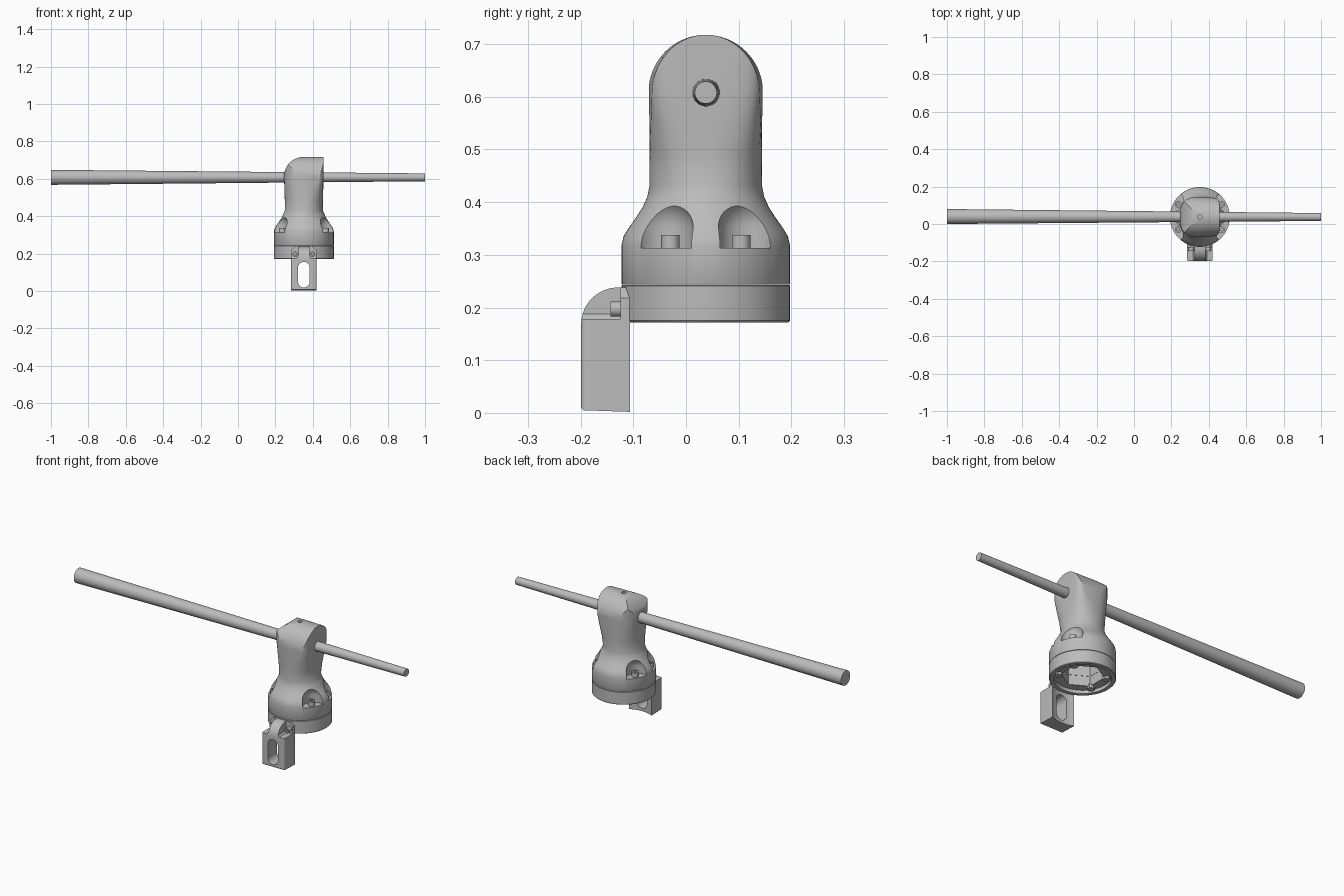
import bpy, bmesh
from math import cos, sin, pi, radians
from mathutils import Matrix, Vector

if "Cube" in bpy.data.objects:
    bpy.data.objects.remove(bpy.data.objects["Cube"])

CX, CY = 0.352, 0.0375          # vertical axis of the clamp body
GREY = (0.5, 0.5, 0.5, 1)
grey = bpy.data.materials.new("grey metal")
grey.use_nodes = True
grey.diffuse_color = GREY
grey.node_tree.nodes["Principled BSDF"].inputs["Base Color"].default_value = GREY


def finish(bm, name):
    bmesh.ops.recalc_face_normals(bm, faces=bm.faces)
    me = bpy.data.meshes.new(name)
    bm.to_mesh(me)
    bm.free()
    me.materials.append(grey)
    ob = bpy.data.objects.new(name, me)
    bpy.context.collection.objects.link(ob)
    return ob


def activate(ob):
    bpy.ops.object.select_all(action="DESELECT")
    ob.select_set(True)
    bpy.context.view_layer.objects.active = ob


def loft(name, rings):
    """Skin a stack of equal-length point rings and cap both ends."""
    bm = bmesh.new()
    rows = [[bm.verts.new(p) for p in ring] for ring in rings]
    n = len(rows[0])
    for a, b in zip(rows, rows[1:]):
        for i in range(n):
            bm.faces.new((a[i], a[(i + 1) % n], b[(i + 1) % n], b[i]))
    bm.faces.new(rows[0])
    bm.faces.new(rows[-1])
    return finish(bm, name)


def rod(name, start, end, r1, r2=None, sides=48):
    """Cylinder or cone between two points."""
    a, b = Vector(start), Vector(end)
    d = b - a
    bm = bmesh.new()
    bmesh.ops.create_cone(bm, cap_ends=True, segments=sides, radius1=r1,
                          radius2=r1 if r2 is None else r2, depth=d.length)
    turn = d.to_track_quat("Z", "Y").to_matrix().to_4x4()
    bmesh.ops.transform(bm, matrix=Matrix.Translation((a + b) / 2) @ turn, verts=bm.verts)
    return finish(bm, name)


def prism_y(name, outline, y0=-0.3, y1=0.0):
    """Extrude an x-z outline along y."""
    return loft(name, [[(x, y, z) for x, z in outline] for y in (y0, y1)])


def cut(ob, *tools, op="DIFFERENCE"):
    for tool in tools:
        tool.hide_render = True
        mod = ob.modifiers.new("cut", "BOOLEAN")
        mod.operation, mod.solver, mod.object = op, "EXACT", tool
        activate(ob)
        bpy.ops.object.modifier_apply(modifier=mod.name)
        bpy.data.objects.remove(tool)


def smooth(ob):
    activate(ob)
    bpy.ops.object.shade_smooth_by_angle(angle=radians(30))


def arc(cx, cy, r, a0, a1, n=24):
    return [(cx + r * cos(radians(a0 + (a1 - a0) * i / n)),
             cy + r * sin(radians(a0 + (a1 - a0) * i / n))) for i in range(n + 1)]


def section(z, rx, ry, p_left=2, p_right=2, n=96, at=(CX, CY)):
    """Rounded cross-section, squarer as the powers rise."""
    pts = []
    for i in range(n):
        c, s = cos(2 * pi * i / n), sin(2 * pi * i / n)
        p = p_right if c > 0 else p_left
        k = (abs(c) ** p + abs(s) ** p) ** (-1 / p)
        pts.append((at[0] + rx * c * k, at[1] + ry * s * k, z))
    return pts


# Clamp body: round flange flaring into a neck that squares off at the head
flare = [(0.244, 0.159), (0.246, 0.16), (0.318, 0.16), (0.335, 0.156), (0.35, 0.147),
         (0.37, 0.133), (0.39, 0.12), (0.41, 0.111)]
rings = [section(z, r, r) for z, r in flare]
rings += [section(0.43, 0.102, 0.107), section(0.49, 0.102, 0.107, 2.2, 2.5),
          section(0.55, 0.104, 0.107, 2.5, 3.8), section(0.61, 0.106, 0.108, 2.8, 6),
          section(0.74, 0.106, 0.108, 2.8, 6)]
body = loft("clamp_body", rings)

# Head rounding: arch along x, slightly narrower at the flat end
arch = [(0.2, 0.2), (0.2, 0.42), (0.1085, 0.45)] + arc(0, 0.609, 0.1085, 0, 180, 48) \
    + [(-0.1085, 0.45), (-0.2, 0.42), (-0.2, 0.2)]
cut(body, loft("arch_tool", [[(x, CY + k * y, z) for y, z in arch]
                             for x, k in ((0, 1), (CX, 1), (0.6, 0.83))]), op="INTERSECT")

# Quarter round over the opposite end of the head
end = [(0.1, 0.2), (0.6, 0.2), (0.6, 0.73), (CX, 0.73)] \
    + arc(CX, 0.6105, 0.107, 90, 180) + [(0.245, 0.43), (0.1, 0.42)]
cut(body, prism_y("end_tool", end, -0.3, 0.3), op="INTERSECT")

# Set screw hole in the top, and hollow in the flange
cut(body, rod("hole_tool", (CX, CY, 0.68), (CX, CY, 0.8), 0.012, sides=24),
    rod("socket_tool", (CX, CY, 0.2), (CX, CY, 0.3), 0.105, sides=6))

# Lower ring with open underside
ring = loft("lower_ring", [section(z, r, r) for z, r in
                           ((0.172, 0.157), (0.175, 0.16), (0.241, 0.16), (0.243, 0.158))])
cut(ring, rod("recess_tool", (CX, CY, 0.1), (CX, CY, 0.19), 0.138, sides=64),
    rod("socket_tool", (CX, CY, 0.1), (CX, CY, 0.3), 0.105, sides=6))


def socket_screw(name, base, axis, r, h):
    """Cap screw with a hexagonal socket."""
    base, axis = Vector(base), Vector(axis)
    ob = rod(name, base - axis * 0.004, base + axis * h, r, sides=32)
    cut(ob, rod("hex_tool", base + axis * h * 0.4, base + axis * h * 2, r * 0.5, sides=6))
    smooth(ob)


# Four domed screw pockets in the flare, with cap screws and the nuts below
dome = [(0.313, 0.056)] + [(0.352 + 0.06 * sin(a), 0.056 * cos(a))
                           for a in (pi / 2 * i / 12.5 for i in range(13))]
for i, deg in enumerate((30, 150, 210, 330)):
    dx, dy = cos(radians(deg)), sin(radians(deg))
    spot = (CX + 0.16 * dx, CY + 0.16 * dy)
    cut(body, loft("pocket_tool", [section(z, r, r, n=48, at=spot) for z, r in dome]))
    sx, sy = CX + 0.134 * dx, CY + 0.134 * dy
    socket_screw(f"flange_screw_{i + 1}", (sx, sy, 0.313), (0, 0, 1), 0.0175, 0.025)
    nx, ny = CX + 0.116 * dx, CY + 0.116 * dy
    rod(f"flange_nut_{i + 1}", (nx, ny, 0.178), (nx, ny, 0.2), 0.02, sides=6)
for ob in (body, ring):
    smooth(ob)

# Hanger bracket: block with rounded shoulder
W = 0.068
side = [(-0.08, 0.001), (-0.195, 0.005), (-0.199, 0.009)] \
    + arc(-0.129, 0.168, 0.07, 180, 90, 16) + [(-0.115, 0.238), (-0.08, 0.225)]
bracket = loft("hanger_bracket", [[(x, y, z) for y, z in side] for x in (CX - 0.1, CX + 0.1)])

# Rounded front corners, and a hollow back that hugs the ring
plan = [(CX + W, -0.05)] + arc(CX + W - 0.01, -0.1893, 0.01, 0, -90, 6) \
    + arc(CX - W + 0.01, -0.1893, 0.01, -90, -180, 6) + [(CX - W, -0.05)]
cut(bracket, loft("plan_tool", [[(x, y, z) for x, y in plan] for z in (-0.1, 0.4)]),
    op="INTERSECT")
cut(bracket, rod("curve_tool", (CX, CY, -0.1), (CX, CY, 0.4), 0.159, sides=96))

# Shoulder pockets and sloping top corners, then the long slot
for s in (-1, 1):
    shoulder = [(CX + s * x, z) for x, z in
                ((0.1, 0.178), (0.037, 0.178), (0.029, 0.188), (0.029, 0.3), (0.1, 0.3))]
    cut(bracket, prism_y("shoulder_tool", shoulder, -0.3, -0.1245))
    corner = [(CX + s * x, z) for x, z in
              ((0.045, 0.245), (0.1, 0.18), (0.11, 0.32), (0.045, 0.31))]
    cut(bracket, prism_y("corner_tool", corner, -0.31, 0.01))
slot = arc(CX, 0.125, 0.031, 0, 180) + arc(CX, 0.05, 0.031, 180, 360)
cut(bracket, prism_y("slot_tool", slot))
smooth(bracket)
for s, label in ((-1, "right"), (1, "left")):
    socket_screw(f"bracket_screw_{label}", (CX + s * 0.046, -0.1245, 0.197), (0, -1, 0), 0.0145, 0.019)

# Long tapered rod through the head
smooth(rod("tapered_rod", (-1, 0.04, 0.608), (1, 0.0375, 0.608), 0.04, 0.021, 64))
